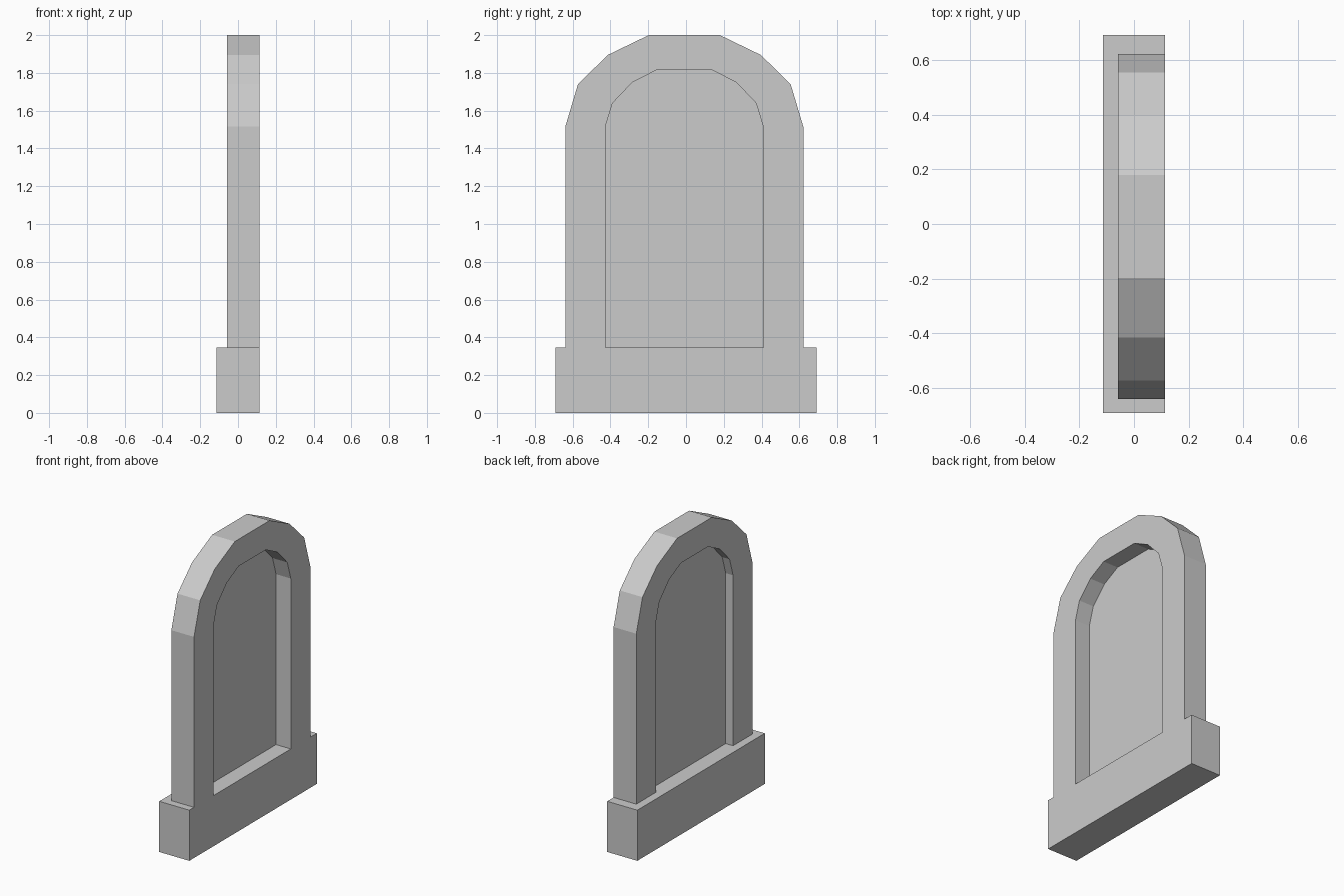
import bpy
import bmesh

cube = bpy.data.objects.get("Cube")
if cube:
    bpy.data.objects.remove(cube, do_unlink=True)

stone = bpy.data.materials.new("grey_stone")
stone.use_nodes = True
GREY = (0.6, 0.6, 0.6, 1)
stone.diffuse_color = GREY
stone.node_tree.nodes["Principled BSDF"].inputs["Base Color"].default_value = GREY

CENTRE_Y = -0.009
BASE_TOP = 0.347
FRONT_X, BACK_X = 0.114, -0.058

# Half profiles (half width, height) from the base up to the crown
OUTER = [(0.63, BASE_TOP), (0.63, 1.515), (0.563, 1.74), (0.405, 1.895), (0.188, 2.0)]
INNER = [(0.418, BASE_TOP), (0.418, 1.515), (0.38, 1.64), (0.275, 1.75), (0.147, 1.815)]


def full_profile(half):
    """Mirror a half profile into a full arch, left foot to right foot."""
    left = [(CENTRE_Y - w, z) for w, z in half]
    right = [(CENTRE_Y + w, z) for w, z in reversed(half)]
    return left + right


def extrude_x(name, outlines, x0, x1):
    """Make a solid by extruding flat (y, z) outlines along x."""
    bm = bmesh.new()
    for outline in outlines:
        bm.faces.new([bm.verts.new((x0, y, z)) for y, z in outline])
    bmesh.ops.remove_doubles(bm, verts=bm.verts, dist=0.0001)
    ext = bmesh.ops.extrude_face_region(bm, geom=bm.faces[:], use_keep_orig=True)
    moved = [v for v in ext["geom"] if isinstance(v, bmesh.types.BMVert)]
    bmesh.ops.translate(bm, verts=moved, vec=(x1 - x0, 0, 0))
    bmesh.ops.recalc_face_normals(bm, faces=bm.faces)
    mesh = bpy.data.meshes.new(name)
    bm.to_mesh(mesh)
    bm.free()
    mesh.materials.append(stone)
    obj = bpy.data.objects.new(name, mesh)
    bpy.context.collection.objects.link(obj)
    return obj


outer, inner = full_profile(OUTER), full_profile(INNER)

# Plinth, flush with the arch on one side and stepped on the other
extrude_x("base", [[(-0.69, 0), (0.69, 0), (0.69, BASE_TOP), (-0.69, BASE_TOP)]],
          -FRONT_X, FRONT_X)

# Faceted arch frame, one quad per segment
segments = [[outer[i], outer[i + 1], inner[i + 1], inner[i]]
            for i in range(len(outer) - 1)]
extrude_x("arch_frame", segments, BACK_X, FRONT_X)

# Thin panel recessed inside the arch
extrude_x("recessed_panel", [inner], -0.002, 0.002)
